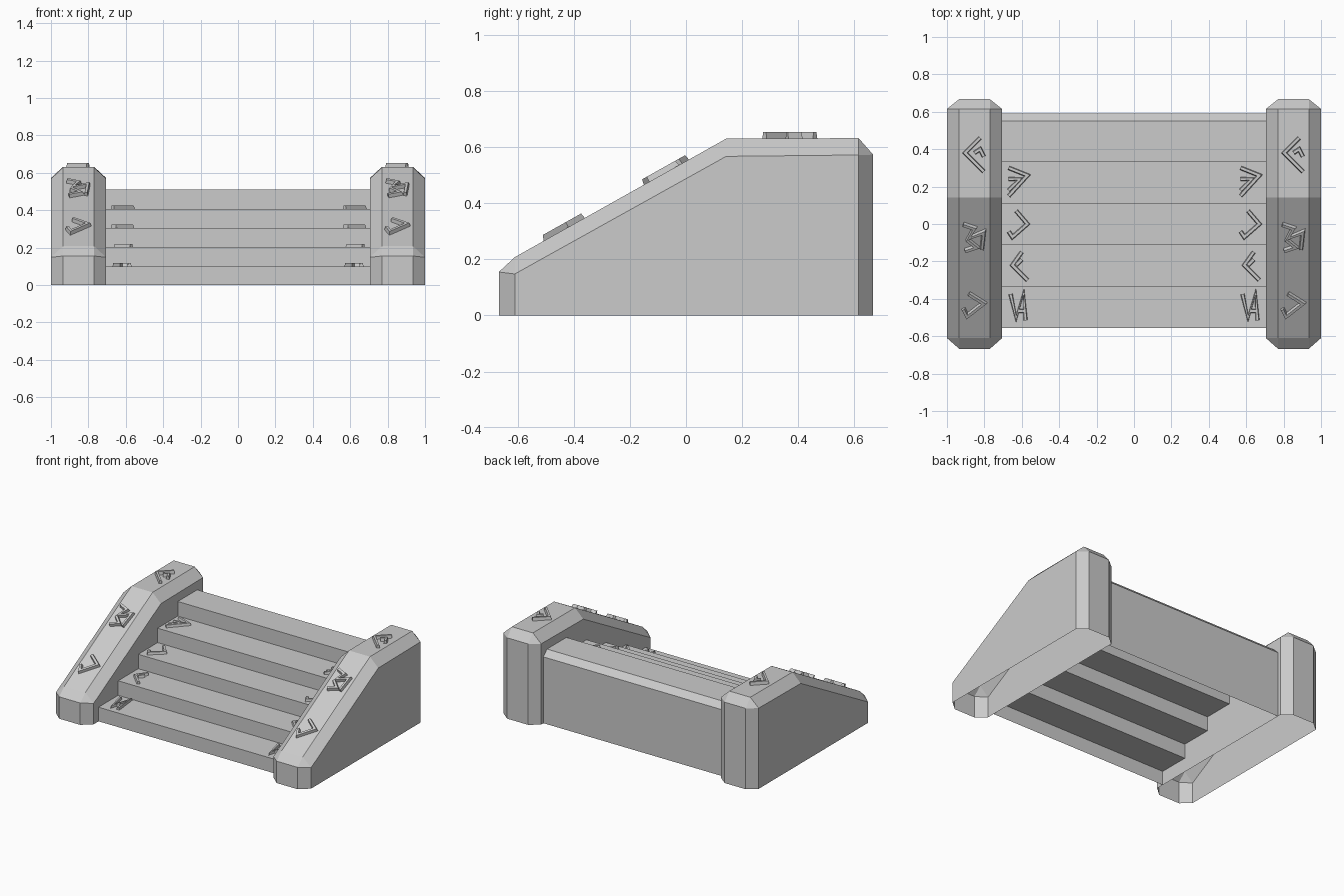
import bpy, bmesh, math
from mathutils import Vector

if "Cube" in bpy.data.objects:
    bpy.data.objects.remove(bpy.data.objects["Cube"])


def make(name, verts, faces):
    mesh = bpy.data.meshes.new(name)
    bm = bmesh.new()
    vs = [bm.verts.new(v) for v in verts]
    for f in faces:
        bm.faces.new([vs[i] for i in f])
    bmesh.ops.remove_doubles(bm, verts=bm.verts, dist=0.0005)
    bmesh.ops.dissolve_degenerate(bm, edges=bm.edges, dist=0.0005)
    bmesh.ops.recalc_face_normals(bm, faces=bm.faces)
    bm.to_mesh(mesh)
    bm.free()
    ob = bpy.data.objects.new(name, mesh)
    bpy.context.collection.objects.link(ob)
    return ob


# Side walls: hollow underneath, all visible edges chamfered
RIDGE = [(-.667, 0), (-.667, .155), (-.61, .208), (.143, .63), (.615, .632), (.667, .573), (.667, 0)]
FLANK = [(-.61, 0), (-.61, .148), (-.61, .148), (.143, .567), (.615, .572), (.615, .572), (.615, 0)]


def side_wall(name, xs):
    verts = [(x, y, z) for x, ring in zip(xs, (FLANK, RIDGE, RIDGE, FLANK)) for y, z in ring]
    n = len(RIDGE)
    faces = [(r * n + i, r * n + i + 1, (r + 1) * n + i + 1, (r + 1) * n + i)
             for r in range(3) for i in range(n - 1)]
    # each flank is one flat face without the doubled corner points
    for r in (0, 3):
        faces.append([r * n + i for i in (0, 1, 3, 4, 6)])
    # corner faces are triangles, so drop the doubled flank points there
    fix = {2: 1, 5: 4, 23: 22, 26: 25}
    faces = [list(dict.fromkeys(fix.get(i, i) for i in f)) for f in faces]
    return make(name, verts, faces)


side_wall("left_side_wall", (-1, -.935, -.77, -.705))
side_wall("right_side_wall", (.705, .77, .935, 1))

# Steps: one folded sheet with a chamfered back panel
TREADS = [.1, .203, .305, .407, .51]
EDGES = [-.555, -.335, -.11, .107, .333, .55]
profile = [(EDGES[0], 0)]
for i, z in enumerate(TREADS):
    profile += [(EDGES[i], z), (EDGES[i + 1], z)]
profile += [(.59, .47), (.59, 0)]
n = len(profile)
make("steps", [(x, y, z) for x in (-.705, .705) for y, z in profile],
     [(i, i + 1, n + i + 1, n + i) for i in range(n - 1)])


# Raised angular ornaments: mitred ribbons with sloping sides
def ornament(name, strokes, cx, cy, z, tilt=0.0, height=.02):
    verts, faces = [], []
    for stroke in strokes:
        pts = [Vector(p) * .01 for p in stroke]
        base = len(verts)
        for i, p in enumerate(pts):
            dirs = []
            if i > 0:
                dirs.append((p - pts[i - 1]).normalized())
            if i < len(pts) - 1:
                dirs.append((pts[i + 1] - p).normalized())
            norms = [Vector((-d.y, d.x)) for d in dirs]
            m = sum(norms, Vector((0, 0))).normalized()
            m /= max(.5, m.dot(norms[0]))
            for w, h in ((.011, 0), (.007, height), (-.007, height), (-.011, 0)):
                q = p + m * w
                verts.append((cx + q.x,
                              cy + q.y - h * math.sin(tilt),
                              z + q.y * math.tan(tilt) + h * math.cos(tilt)))
        for i in range(len(pts) - 1):
            a = base + 4 * i
            faces += [(a + k, a + k + 1, a + k + 5, a + k + 4) for k in range(3)]
        e = base + 4 * (len(pts) - 1)
        faces += [(base, base + 1, base + 2, base + 3), (e, e + 1, e + 2, e + 3)]
    make(name, verts, faces)


TREAD_MARKS = [
    (-.435, [[(-4, 6), (-1, -7), (3, 7), (4, -8)], [(0, -3), (4, -3)]]),
    (-.22, [[(2, 7), (-3, 0), (5, -8)], [(-1, 0), (2, 3)]]),
    (0, [[(-1, 7), (5, 0), (-3, -7), (-5, -4)]]),
    (.23, [[(-5, 7), (5, 3), (-5, -8)], [(-5, 1), (1, 1), (-5, -5)]]),
]
TOP = [[(3, 9), (-5, 1), (5, -9)], [(0, 1), (3, 3), (5, -1)]]
MID = [[(-6, 7), (0, 5), (-3, 0), (5, 3), (4, -6)], [(-5, -7), (1, -5), (-4, -1)]]
LOW = [[(-3, 6), (5, 1), (-4, -6), (-6, -2)]]
TILT = math.atan2(.63 - .208, .143 + .61)

for side, s in (("left", -1), ("right", 1)):
    for i, (cy, strokes) in enumerate(TREAD_MARKS):
        ornament(f"{side}_tread_ornament_{i + 1}", strokes, s * .62, cy, TREADS[i], height=.017)
    ornament(f"{side}_wall_top_ornament", TOP, s * .853, .37, .631, height=.022)
    for label, strokes, cy in (("middle", MID, -.07), ("lower", LOW, -.43)):
        ornament(f"{side}_wall_{label}_ornament", strokes, s * .853, cy,
                 .208 + (cy + .61) * math.tan(TILT), TILT)
